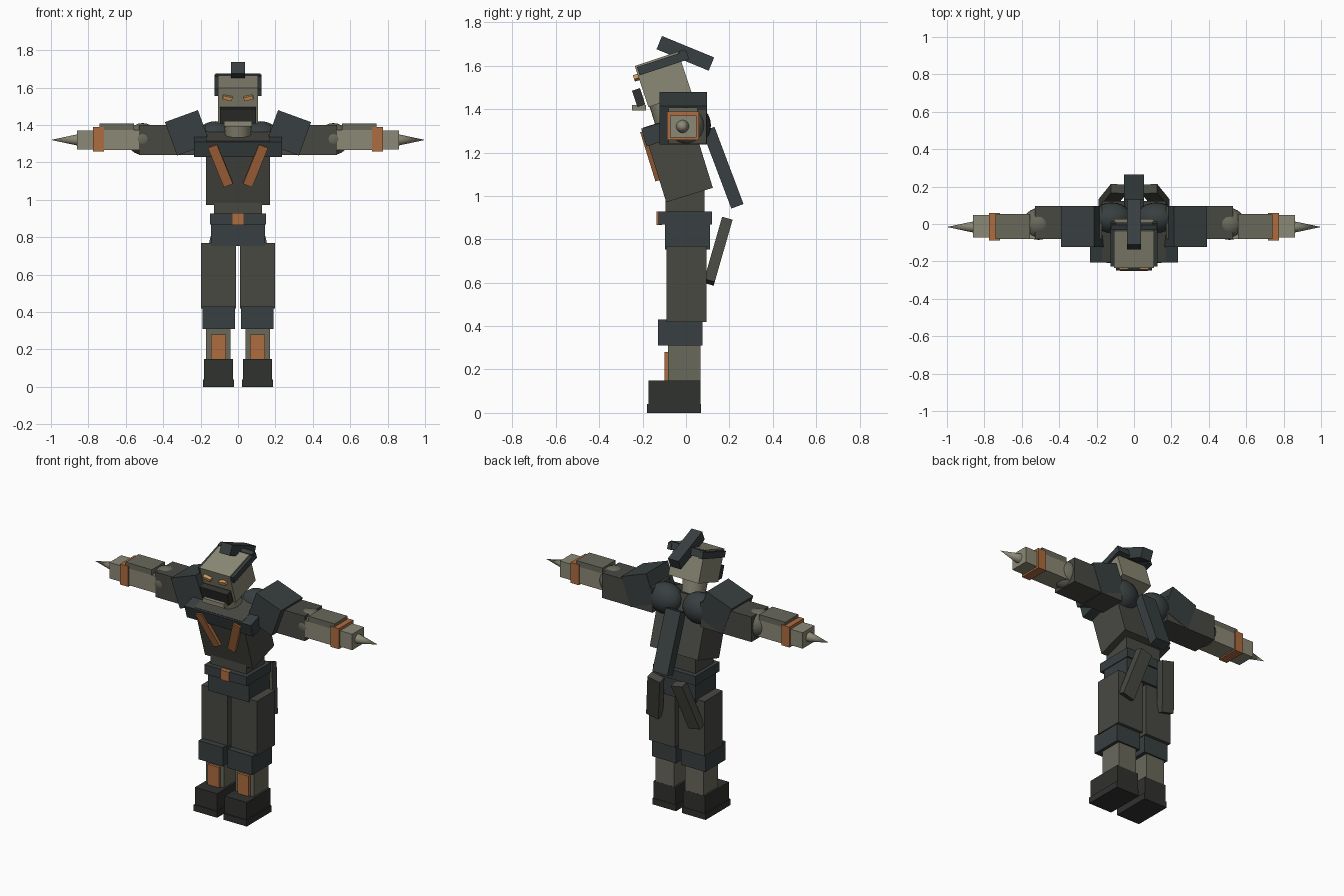
import bpy, math
from mathutils import Matrix, Vector

if "Cube" in bpy.data.objects:
    bpy.data.objects.remove(bpy.data.objects["Cube"])


def material(name, rgb):
    m = bpy.data.materials.new(name)
    m.diffuse_color = (*rgb, 1)
    m.use_nodes = True
    m.node_tree.nodes["Principled BSDF"].inputs["Base Color"].default_value = m.diffuse_color
    return m


slate = material("slate", (0.040, 0.050, 0.052))
black = material("boot_black", (0.030, 0.032, 0.028))
charcoal = material("charcoal", (0.065, 0.065, 0.055))
olive = material("olive_grey", (0.14, 0.14, 0.105))
beige = material("beige", (0.26, 0.25, 0.18))
orange = material("orange", (0.42, 0.15, 0.05))
amber = material("amber", (0.65, 0.32, 0.11))


def place(ob, name, mat, loc, size=(1, 1, 1), tilt=0, roll=0):
    """tilt leans the top forward, roll turns within the front plane."""
    ob.name = name
    ob.data.materials.append(mat)
    rot = Matrix.Rotation(tilt, 4, 'X') @ Matrix.Rotation(roll, 4, 'Y')
    ob.data.transform(rot @ Matrix.Diagonal((*size, 1)))
    ob.location = loc
    return ob


def box(name, mat, loc, size, tilt=0, roll=0):
    bpy.ops.mesh.primitive_cube_add(size=1)
    return place(bpy.context.object, name, mat, loc, size, tilt, roll)


def span(name, mat, x, y, z):
    """Upright box from its limits on each axis."""
    lims = (x, y, z)
    return box(name, mat, [(a + b) / 2 for a, b in lims], [b - a for a, b in lims])


def ball(name, mat, loc, size):
    bpy.ops.mesh.primitive_uv_sphere_add(segments=24, ring_count=12, radius=1)
    ob = place(bpy.context.object, name, mat, loc, size)
    bpy.ops.object.shade_smooth_by_angle()
    return ob


def cone(name, mat, loc, r1, r2, depth, tilt=0, roll=0):
    bpy.ops.mesh.primitive_cone_add(vertices=20, radius1=r1, radius2=r2, depth=depth)
    ob = place(bpy.context.object, name, mat, loc, (1, 1, 1), tilt, roll)
    bpy.ops.object.shade_smooth_by_angle()
    return ob


# Legs, arms and other paired parts, for the left (-1) and right (+1) side
for s, side in ((-1, "left"), (1, "right")):
    def pspan(name, mat, x, y, z):
        xs = sorted((s * x[0], s * x[1]))
        span(f"{name}_{side}", mat, xs, y, z)

    def pbox(name, mat, loc, size, tilt=0, roll=0):
        box(f"{name}_{side}", mat, (s * loc[0], loc[1], loc[2]), size, tilt, s * roll)

    # leg
    pspan("sole", black, (0.022, 0.188), (-0.18, 0.07), (0, 0.04))
    pspan("boot", black, (0.027, 0.183), (-0.173, 0.067), (0.03, 0.15))
    pspan("shin", olive, (0.04, 0.17), (-0.083, 0.066), (0.14, 0.33))
    pspan("shin_plate", orange, (0.065, 0.145), (-0.10, -0.07), (0.14, 0.28))
    pspan("knee", slate, (0.017, 0.19), (-0.128, 0.075), (0.31, 0.43))
    pspan("thigh", charcoal, (0.012, 0.197), (-0.09, 0.095), (0.42, 0.77))
    # arm
    pspan("upper_arm", charcoal, (0.17, 0.53), (-0.08, 0.095), (1.24, 1.40))
    ball(f"elbow_{side}", olive, (s * 0.51, 0.0, 1.325), (0.085, 0.085, 0.085))
    pspan("forearm", beige, (0.53, 0.75), (-0.08, 0.053), (1.265, 1.372))
    pspan("forearm_plate", olive, (0.555, 0.74), (-0.08, 0.053), (1.37, 1.407))
    pspan("cuff", orange, (0.717, 0.775), (-0.087, 0.06), (1.257, 1.388))
    pspan("hand", beige, (0.76, 0.86), (-0.073, 0.048), (1.268, 1.37))
    cone(f"spike_{side}", beige, (s * 0.929, -0.016, 1.32), 0.03, 0, 0.142,
         roll=s * math.pi / 2)
    # shoulder, chest strap, back muscle and coat tail
    pbox("shoulder_pad", slate, (0.27, -0.013, 1.358), (0.188, 0.22, 0.19), roll=0.35)
    ball(f"shoulder_blade_{side}", slate, (s * 0.12, 0.03, 1.325), (0.11, 0.085, 0.095))
    pbox("chest_strap", orange, (0.094, -0.164, 1.184), (0.052, 0.025, 0.235), 0.3, 0.37)
    pbox("coat_tail", charcoal, (0.115, 0.147, 0.745), (0.085, 0.05, 0.305), -0.28, -0.22)
    # face and hair side
    pbox("eye", amber, (0.056, -0.226, 1.546), (0.05, 0.03, 0.02), 0.32, -0.22)
    pbox("hair_side", slate, (0.112, -0.106, 1.612), (0.025, 0.24, 0.04), 0.32)

# Hips and waist
span("pelvis", slate, (-0.145, 0.145), (-0.097, 0.11), (0.752, 0.88))
span("belt", slate, (-0.15, 0.15), (-0.127, 0.12), (0.868, 0.927))
span("buckle", orange, (-0.03, 0.03), (-0.135, -0.11), (0.866, 0.928))
span("waist", charcoal, (-0.127, 0.127), (-0.095, 0.085), (0.91, 1.06))

# Torso leaning forward, with chest yoke and back plate
box("torso", charcoal, (0, -0.037, 1.176), (0.34, 0.225, 0.36), 0.3)
box("chest_yoke", slate, (0, -0.132, 1.288), (0.47, 0.13, 0.085), 0.3)
box("back_plate", slate, (0, 0.17, 1.13), (0.107, 0.06, 0.38), 0.36)

# Neck and head
cone("neck", beige, (0, -0.085, 1.385), 0.068, 0.075, 0.13, 0.25)
box("head", beige, (0, -0.105, 1.537), (0.214, 0.21, 0.2), 0.32)
box("mouth_guard", black, (0, -0.218, 1.453), (0.195, 0.038, 0.08), 0.32)
span("chin", beige, (-0.075, 0.075), (-0.25, -0.185), (1.393, 1.42))
box("hair_back", slate, (0, -0.012, 1.65), (0.24, 0.03, 0.045), 0.32)
box("crest", slate, (0, -0.003, 1.657), (0.075, 0.26, 0.066), -0.39)
